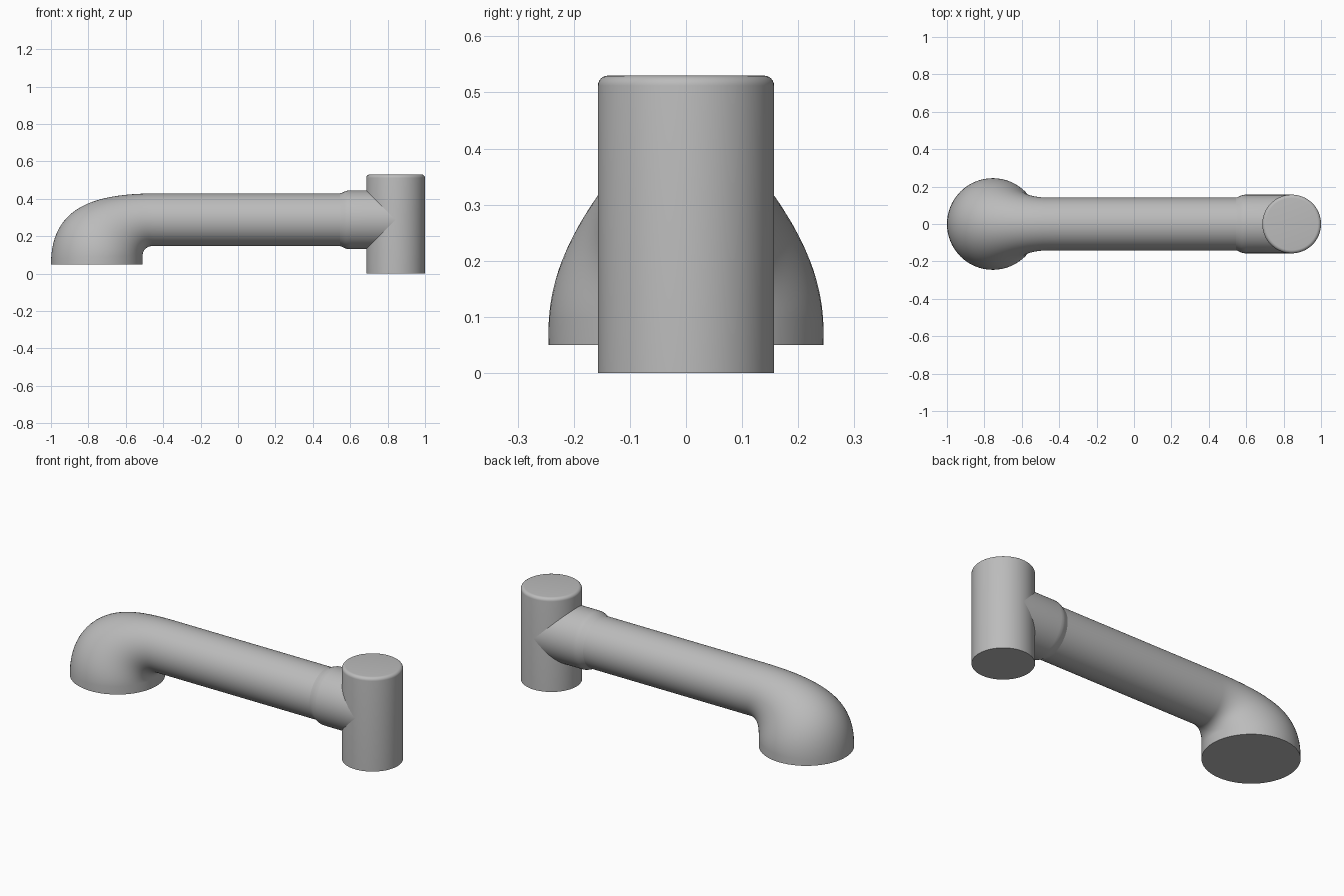
import bpy, bmesh
from math import cos, sin, pi, radians
from mathutils import Vector

cube = bpy.data.objects.get("Cube")
if cube:
    bpy.data.objects.remove(cube, do_unlink=True)

grey = bpy.data.materials.new("plain grey")
grey.use_nodes = True
GREY = (0.5, 0.5, 0.5, 1)
grey.diffuse_color = GREY
grey.node_tree.nodes["Principled BSDF"].inputs["Base Color"].default_value = GREY

SIDES = 64
AXIS_Z = 0.288
ARM_R = 0.141
POST_X, POST_R, POST_H = 0.843, 0.157, 0.53


def loft(name, rings):
    """Skin a list of (centre, half axis u, half axis v) ellipses, capped at both ends."""
    bm = bmesh.new()
    loops = [[bm.verts.new(c + u * cos(2 * pi * i / SIDES) + v * sin(2 * pi * i / SIDES))
              for i in range(SIDES)] for c, u, v in rings]
    for a, b in zip(loops, loops[1:]):
        for i in range(SIDES):
            j = (i + 1) % SIDES
            bm.faces.new((a[i], a[j], b[j], b[i]))
    bm.faces.new(loops[0])
    bm.faces.new(loops[-1])
    bmesh.ops.recalc_face_normals(bm, faces=bm.faces)
    mesh = bpy.data.meshes.new(name)
    bm.to_mesh(mesh)
    bm.free()
    mesh.materials.append(grey)
    obj = bpy.data.objects.new(name, mesh)
    bpy.context.collection.objects.link(obj)
    bpy.ops.object.select_all(action="DESELECT")
    obj.select_set(True)
    bpy.context.view_layer.objects.active = obj
    bpy.ops.object.shade_smooth_by_angle(angle=radians(35))
    return obj


def bezier(p, t):
    s = 1 - t
    return p[0] * s**3 + p[1] * 3 * s * s * t + p[2] * 3 * s * t * t + p[3] * t**3


def across(x, r):
    """Ring around the horizontal arm axis."""
    return Vector((x, 0, AXIS_Z)), Vector((0, 0, r)), Vector((0, r, 0))


def level(z, r):
    """Ring around the upright post axis."""
    return Vector((POST_X, 0, z)), Vector((r, 0, 0)), Vector((0, r, 0))


# Flared elbow running straight into the long arm
outer = [Vector(p) for p in ((-1, 0, 0.05), (-1, 0, 0.35), (-0.78, 0, 0.427),
                             (-0.45, 0, AXIS_Z + ARM_R))]
FILLET = 0.05
corner = Vector((-0.46, 0, AXIS_Z - ARM_R - FILLET))
rings = [(Vector((-0.755, 0, 0.05)), Vector((-0.245, 0, 0)), Vector((0, 0.245, 0)))]
STEPS = 28
for k in range(1, STEPS + 1):
    t = k / STEPS
    o = bezier(outer, t)
    a = t * pi / 2
    i = corner + Vector((-cos(a), 0, sin(a))) * FILLET
    ease = t * t * (3 - 2 * t)
    width = 0.245 + (ARM_R - 0.245) * ease
    rings.append(((o + i) / 2, (o - i) / 2, Vector((0, width, 0))))
rings += [across(-0.4, ARM_R), across(0.65, ARM_R)]
loft("arm_with_elbow", rings)

# Sleeve that joins the arm to the post, with a softened shoulder
collar = [(0.54, 0.139), (0.555, 0.144), (0.572, 0.152), (0.585, 0.156), (0.6, POST_R),
          (POST_X, POST_R)]
loft("collar", [across(x, r) for x, r in collar])

# Upright post with a rounded top rim
RIM = 0.018
post = [level(0, POST_R)]
for k in range(7):
    a = k / 6 * pi / 2
    post.append(level(POST_H - RIM + RIM * sin(a), POST_R - RIM + RIM * cos(a)))
loft("post", post)
